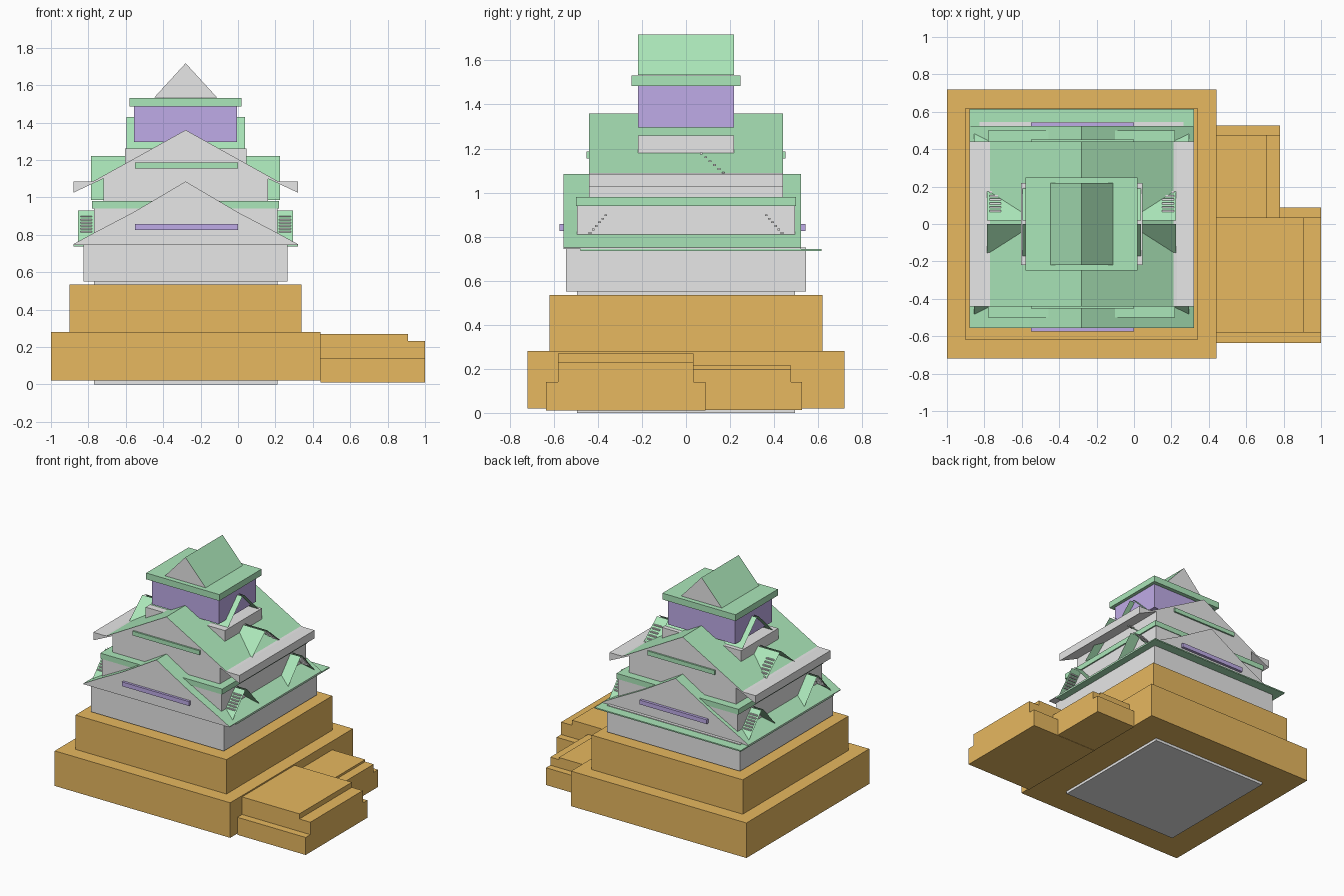
import bpy
import bmesh

old = bpy.data.objects.get("Cube")
if old:
    bpy.data.objects.remove(old, do_unlink=True)

CX = -0.28  # centre line of the tower


def make_material(name, rgb):
    mat = bpy.data.materials.new(name)
    mat.use_nodes = True
    colour = (*rgb, 1)
    mat.diffuse_color = colour
    mat.node_tree.nodes["Principled BSDF"].inputs["Base Color"].default_value = colour
    return mat


WHITE = make_material("plaster white", (0.8, 0.8, 0.8))
GREEN = make_material("roof green", (0.41, 0.8, 0.49))
TAN = make_material("stone tan", (0.8, 0.48, 0.115))
PURPLE = make_material("wall purple", (0.52, 0.41, 0.8))


def finish(name, bm, *mats):
    mesh = bpy.data.meshes.new(name)
    bm.to_mesh(mesh)
    bm.free()
    for mat in mats:
        mesh.materials.append(mat)
    obj = bpy.data.objects.new(name, mesh)
    bpy.context.collection.objects.link(obj)
    return obj


def box(name, mat, x, y, z):
    bm = bmesh.new()
    bmesh.ops.create_cube(bm, size=1)
    for v in bm.verts:
        for i, (lo, hi) in enumerate((x, y, z)):
            v.co[i] = lo if v.co[i] < 0 else hi
    return finish(name, bm, mat)


def tower_box(name, mat, half_x, half_y, z):
    return box(name, mat, (CX - half_x, CX + half_x), (-half_y, half_y), z)


def gable(name, half_profile, y, green_above):
    """Extrude a mirrored profile (ridge first) along y; upper slopes are green."""
    left = [(-x, z) for x, z in reversed(half_profile) if x > 0]
    outline = half_profile + left
    bm = bmesh.new()
    face = bm.faces.new([bm.verts.new((CX + x, y[0], z)) for x, z in outline])
    new = bmesh.ops.extrude_face_region(bm, geom=[face])["geom"]
    for v in new:
        if isinstance(v, bmesh.types.BMVert):
            v.co.y = y[1]
    bmesh.ops.recalc_face_normals(bm, faces=bm.faces[:])
    for f in bm.faces:
        sloped = f.normal.z > 0.2 and abs(f.normal.x) > 0.2
        if sloped and f.calc_center_median().z > green_above:
            f.material_index = 1
    return finish(name, bm, WHITE, GREEN)


def dormer(name, half_x, ridge_y, top, bottom, spread, slats):
    """Two thin leaning roof sheets passing through the tower, with white slats."""
    for side, label in ((-1, "front"), (1, "back")):
        bm = bmesh.new()
        y0, y1 = ridge_y + side * 0.01, ridge_y + side * spread
        corners = ((-1, y0, top), (1, y0, top), (1, y1, bottom), (-1, y1, bottom))
        bm.faces.new([bm.verts.new((CX + s * half_x, y, z)) for s, y, z in corners])
        finish(f"{name}_{label}_sheet", bm, GREEN)
        if ridge_y * side < 0:
            continue
        for i in range(slats):
            t = 0.18 + 0.45 * i / (slats - 1)
            z, y = top + (bottom - top) * t, y0 + (y1 - y0) * t
            for s in (-1, 1):
                xs = sorted((CX + s * (half_x - 0.075), CX + s * (half_x - 0.012)))
                box(f"{name}_slat", WHITE, xs, (y - 0.006, y + 0.006), (z - 0.004, z + 0.004))


# Stepped stone terraces
tower_box("lower_terrace", TAN, 0.72, 0.72, (0.02, 0.28))
tower_box("upper_terrace", TAN, 0.62, 0.62, (0.28, 0.535))

# Side platforms, each in three steps
box("large_platform_foot", TAN, (0.44, 1.0), (-0.635, 0.088), (0.01, 0.14))
box("large_platform_body", TAN, (0.44, 1.0), (-0.58, 0.035), (0.14, 0.232))
box("large_platform_top", TAN, (0.44, 0.91), (-0.58, 0.035), (0.232, 0.27))
box("small_platform_foot", TAN, (0.44, 0.78), (0.04, 0.527), (0.012, 0.14))
box("small_platform_body", TAN, (0.44, 0.78), (0.035, 0.477), (0.14, 0.2))
box("small_platform_top", TAN, (0.44, 0.71), (0.035, 0.477), (0.2, 0.216))

# First storey and its gable roof
tower_box("tower_core", WHITE, 0.49, 0.495, (0, 0.94))
tower_box("first_storey", WHITE, 0.545, 0.545, (0.55, 0.75))
gable("first_roof", [(0, 1.085), (0.28, 0.92), (0.49, 0.81), (0.6, 0.75), (0.6, 0.745)],
      (-0.557, 0.523), 0.7)
box("first_eave_plate", GREEN, (CX - 0.6, CX + 0.6), (-0.48, 0.615), (0.736, 0.745))

# Second storey, belt and flared roof
tower_box("green_belt", GREEN, 0.5, 0.5, (0.94, 0.98))
gable("second_roof", [(0, 1.36), (0.49, 1.088), (0.51, 1.085), (0.6, 1.085), (0.6, 1.025),
                      (0.44, 1.1), (0.44, 0.975)], (-0.44, 0.44), 1.0)

# Third storey, raised chamber and top roof
tower_box("third_storey", WHITE, 0.325, 0.218, (1.08, 1.26))
tower_box("top_chamber", PURPLE, 0.275, 0.218, (1.295, 1.485))
tower_box("top_eave", GREEN, 0.3, 0.248, (1.485, 1.532))
gable("top_roof", [(0, 1.717), (0.167, 1.535)], (-0.218, 0.218), 1.5)

# Trim bars on both ends of each large gable
for label, side in (("front", -1), ("back", 1)):
    low = (-0.575, -0.555) if side < 0 else (0.52, 0.543)
    box(f"{label}_lower_bar", PURPLE, (-0.55, 0), low, (0.825, 0.857))
    ys = sorted((side * 0.43, side * 0.452))
    box(f"{label}_upper_bar", GREEN, (-0.55, 0), ys, (1.155, 1.187))

# Small dormers along the sides
for label, y in (("front", -0.325), ("back", 0.325)):
    dormer(f"{label}_lower_dormer", 0.575, y, 0.93, 0.75, 0.17, 6)
dormer("middle_dormer", 0.505, 0.01, 1.22, 0.985, 0.28, 7)
dormer("upper_dormer", 0.317, 0.01, 1.43, 1.262, 0.18, 0)
